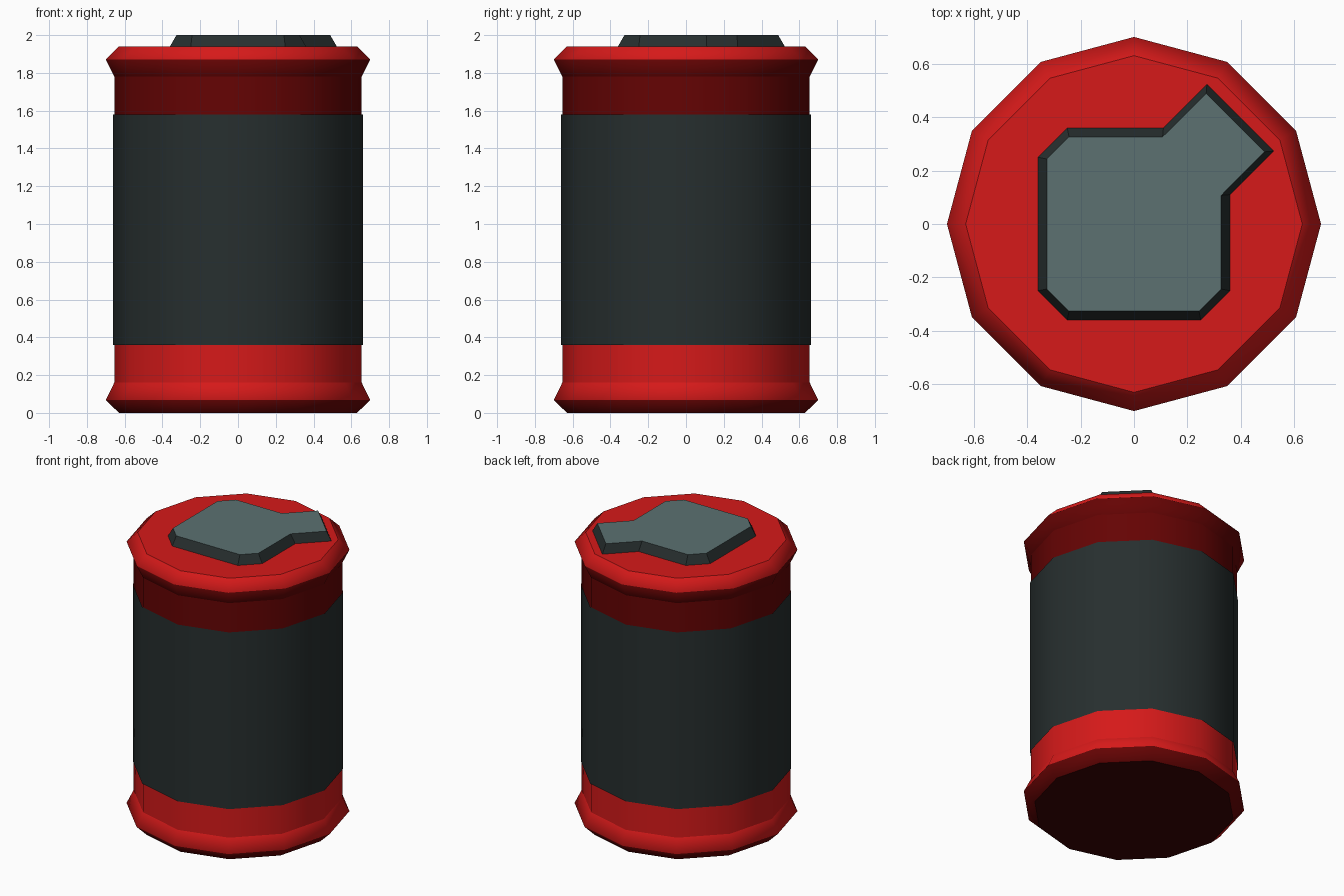
import bpy, bmesh, math

if "Cube" in bpy.data.objects:
    bpy.data.objects.remove(bpy.data.objects["Cube"])

def material(name, rgb):
    m = bpy.data.materials.new(name)
    m.diffuse_color = (*rgb, 1)
    m.use_nodes = True
    m.node_tree.nodes["Principled BSDF"].inputs["Base Color"].default_value = m.diffuse_color
    return m

red = material("red paint", (0.67, 0.010, 0.010))
deep_red = material("deep red paint", (0.13, 0.001, 0.001))
base_red = material("blackened red", (0.045, 0.0008, 0.0008))
dark = material("dark slate", (0.020, 0.028, 0.028))
grey = material("grey slate", (0.106, 0.166, 0.164))

def loft(name, rings, mats, cap_bottom=False, cap_top=False, smooth=False, soft=()):
    """Skin a stack of closed rings; rings are sharp edge loops unless listed in soft."""
    bm = bmesh.new()
    loops = [[bm.verts.new(p) for p in ring] for ring in rings]
    n = len(loops[0])
    for a, b in zip(loops, loops[1:]):
        for i in range(n):
            j = (i + 1) % n
            bm.faces.new((a[i], a[j], b[j], b[i])).smooth = smooth
    for k, loop in enumerate(loops):
        for i in range(n):
            bm.edges.get((loop[i], loop[(i + 1) % n])).smooth = k in soft
    if cap_bottom:
        bm.faces.new(loops[0][::-1])
    if cap_top:
        bm.faces.new(loops[-1]).material_index = len(mats) - 1
    me = bpy.data.meshes.new(name)
    bm.to_mesh(me)
    bm.free()
    for m in mats:
        me.materials.append(m)
    ob = bpy.data.objects.new(name, me)
    bpy.context.collection.objects.link(ob)
    return ob

def circle(r, z, n=12):
    return [(r * math.cos(2 * math.pi * i / n), r * math.sin(2 * math.pi * i / n), z)
            for i in range(n)]

# Barrel body with soft flared rims, mirrored top to bottom, split under the sleeve
H = 1.94
half = [(0.63, 0), (0.70, 0.068), (0.655, 0.16), (0.655, H / 2)]
profile = half + [(r, H - z) for r, z in reversed(half[:-1])]
barrel = loft("barrel", [circle(r, z) for r, z in profile], [deep_red, red, base_red],
              True, True, smooth=True, soft=(1, 5))

# Bright red on the lower band, lower flare, top bevel and lid; darkest underneath
for p in barrel.data.polygons:
    z = p.center.z
    p.material_index = 2 if z < 0.01 else int(0.07 < z < H / 2 or z > 1.88)

# Dark sleeve wrapped round the middle
loft("sleeve", [circle(0.661, 0.36), circle(0.661, 1.58)], [dark], smooth=True)

# Raised plate on the lid: bevelled square with a diagonal spout
base = [(-0.36, -0.25), (-0.25, -0.36), (0.25, -0.36), (0.36, -0.25), (0.36, 0.11),
        (0.523, 0.273), (0.273, 0.523), (0.11, 0.36), (-0.25, 0.36), (-0.36, 0.25)]
top = [(-0.326, -0.243), (-0.243, -0.326), (0.243, -0.326), (0.326, -0.243), (0.326, 0.107),
       (0.488, 0.27), (0.27, 0.488), (0.107, 0.326), (-0.243, 0.326), (-0.326, 0.243)]
loft("lid_plate", [[(x, y, H) for x, y in base], [(x, y, 2.0) for x, y in top]],
     [dark, grey], cap_top=True)
